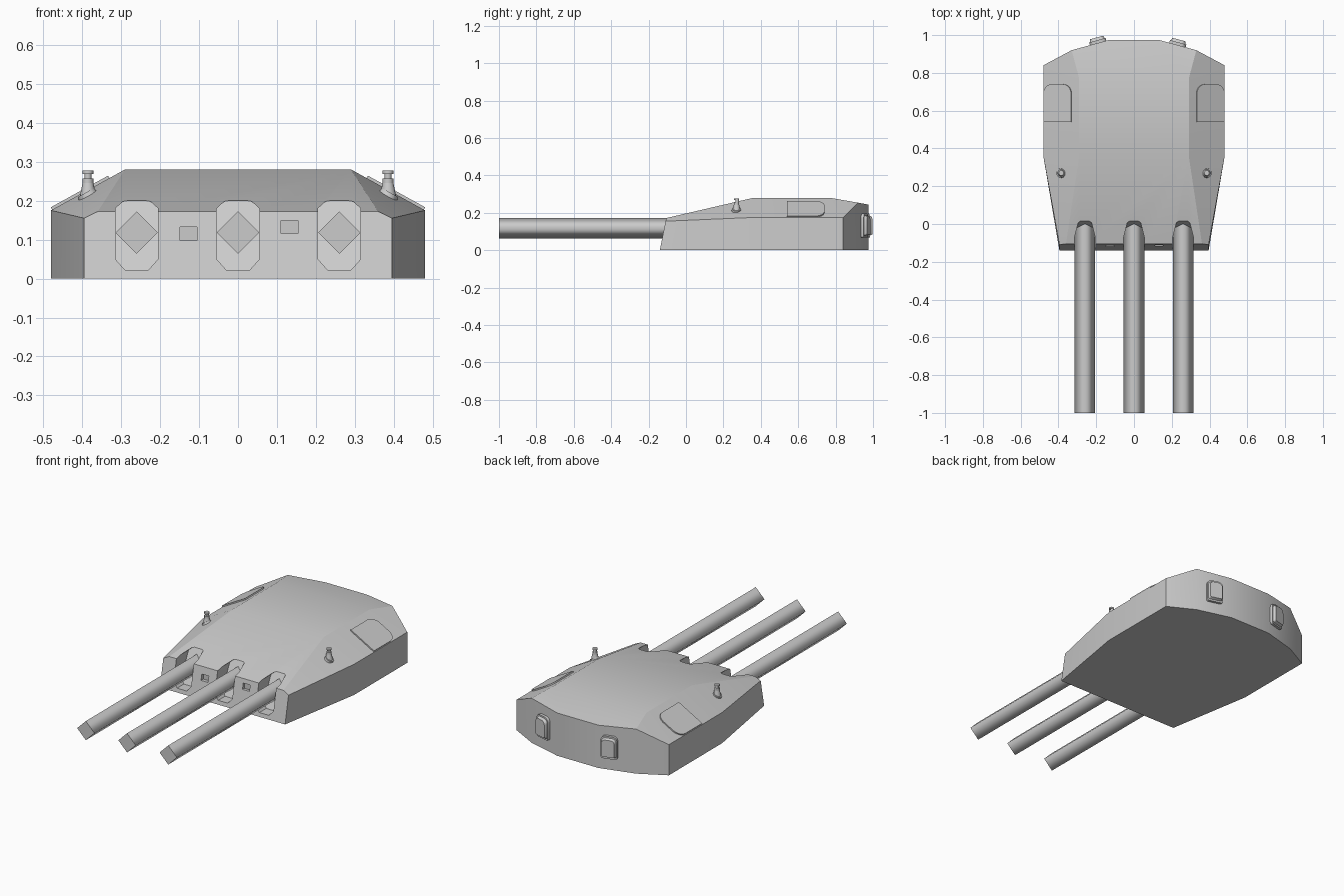
import bpy, bmesh
from math import sin, cos, pi, radians, atan2
from mathutils import Matrix, Vector

if "Cube" in bpy.data.objects:
    bpy.data.objects.remove(bpy.data.objects["Cube"])


def finish(name, bm, smooth=None, matrix=None):
    if matrix is not None:
        bm.transform(matrix)
    bmesh.ops.recalc_face_normals(bm, faces=bm.faces[:])
    me = bpy.data.meshes.new(name)
    bm.to_mesh(me)
    bm.free()
    if smooth:
        me.shade_smooth()
        me.set_sharp_from_angle(angle=radians(smooth))
    ob = bpy.data.objects.new(name, me)
    bpy.context.collection.objects.link(ob)
    return ob


def prism(bm, pts, vec):
    """Extrude a closed outline along a vector."""
    f = bm.faces.new([bm.verts.new(p) for p in pts])
    r = bmesh.ops.extrude_face_region(bm, geom=[f], use_keep_orig=True)
    vs = [v for v in r['geom'] if isinstance(v, bmesh.types.BMVert)]
    bmesh.ops.translate(bm, verts=vs, vec=vec)
    return vs


def arc(cx, cy, r, a0, a1, n=6):
    return [(cx + r * cos(radians(a0 + (a1 - a0) * i / n)),
             cy + r * sin(radians(a0 + (a1 - a0) * i / n))) for i in range(n + 1)]


def lathe_part(bm, r1, r2, z1, z2, n=12, loc=(0, 0), tilt=0):
    m = Matrix.Translation((loc[0], loc[1], (z1 + z2) / 2)) @ Matrix.Rotation(tilt, 4, 'Y')
    bmesh.ops.create_cone(bm, cap_ends=True, segments=n, radius1=r1, radius2=r2,
                          depth=z2 - z1, matrix=m)


# Turret house: right half points, mirrored to the left
half = [(.395, -.14, 0), (.48, .36, 0), (.48, .84, 0), (.33, .92, 0), (.13, .975, 0),
        (.395, -.109, .155), (.48, .36, .175), (.48, .84, .175), (.33, .92, .254), (.13, .975, .244),
        (.36, -.105, .172), (.29, .36, .28), (.29, .77, .28)]
bm = bmesh.new()
R = [bm.verts.new(p) for p in half]
L = [bm.verts.new((-x, y, z)) for x, y, z in half]
side_faces = [(0, 1, 6, 5), (1, 2, 7, 6), (2, 3, 8, 7), (3, 4, 9, 8),
              (10, 5, 6, 11), (11, 6, 7, 12), (12, 7, 8)]
centre_chains = [(0, 1, 2, 3, 4), (0, 5, 10), (10, 11), (11, 12), (12, 8, 9), (4, 9)]
for f in side_faces:
    bm.faces.new([R[i] for i in f])
    bm.faces.new([L[i] for i in reversed(f)])
for c in centre_chains:
    bm.faces.new([R[i] for i in c] + [L[i] for i in reversed(c)])
body = finish('turret_house', bm)

# Cutter: gun ports and sighting slots
bm = bmesh.new()
for gx in (-.26, 0, .26):
    port = [(-.055, .05), (-.03, .022), (.03, .022), (.055, .05),
            (.055, .18), (.035, .198), (.0, .204), (-.035, .198), (-.055, .18)]
    back = prism(bm, [(gx + x, -.3, z) for x, z in port], (0, .24, 0))
    for v in back:
        v.co.y = -.075 + .5 * (v.co.z - .02)
for sx, sz in ((-.127, .115), (.132, .132)):
    prism(bm, [(sx + x, -.3, sz + z) for x, z in
               ((-.022, -.017), (.022, -.017), (.022, .017), (-.022, .017))], (0, .2, 0))
cutter = finish('port_cutter', bm)
cutter.hide_render = True
mod = body.modifiers.new('ports', 'BOOLEAN')
mod.operation = 'DIFFERENCE'
mod.solver = 'EXACT'
mod.object = cutter
bpy.context.view_layer.update()
cut = bpy.data.meshes.new_from_object(body.evaluated_get(bpy.context.evaluated_depsgraph_get()))
body.modifiers.clear()
body.data = cut
cut.shade_smooth()
cut.set_sharp_from_angle(angle=radians(16))
bpy.data.objects.remove(cutter)

# Three four-sided gun barrels
for name, gx in (('left', -.26), ('middle', 0), ('right', .26)):
    bm = bmesh.new()
    r = .0545
    prism(bm, [(gx + r, -1, .118), (gx, -1, .118 + r), (gx - r, -1, .118), (gx, -1, .118 - r)],
          (0, 1.04, 0))
    for f in bm.faces:
        f.smooth = len({round(v.co.y, 3) for v in f.verts}) > 1
    for e in bm.edges:
        e.smooth = abs(e.verts[0].co.y - e.verts[1].co.y) > .1
    finish('gun_barrel_' + name, bm)

slope = atan2(.105, .19)
for s, name in ((1, 'right'), (-1, 'left')):
    # Hatch plate lying on the sloping roof side
    bm = bmesh.new()
    outline = [(0, .54), (.168, .54)] + arc(.118, .69, .05, 0, 90) + arc(.05, .69, .05, 90, 180)
    u, n = Vector((cos(slope) * s, 0, -sin(slope))), Vector((sin(slope) * s, 0, cos(slope)))
    start = Vector((.33 * s, 0, .258)) - n * .008
    prism(bm, [start + u * a + Vector((0, y, 0)) for a, y in outline], n * .015)
    finish('roof_hatch_' + name, bm)

    # Periscope with tilted foot, tapered post and split head
    bm = bmesh.new()
    at = (.385 * s, .27)
    lathe_part(bm, .028, .024, .2, .222, loc=at, tilt=slope * s)
    lathe_part(bm, .021, .013, .21, .25, loc=at)
    lathe_part(bm, .014, .014, .245, .257, loc=at)
    lathe_part(bm, .014, .014, .268, .277, loc=at)
    lathe_part(bm, .009, .009, .252, .272, loc=(at[0], at[1] + .004))
    finish('periscope_' + name, bm, 35)

# Arched vent boxes on the angled rear walls
for name, x, y, s in (('left', -.19, .9585, -1), ('right', .23, .9475, 1)):
    bm = bmesh.new()
    rot = Matrix.Translation((x, y, 0)) @ Matrix.Rotation(-s * atan2(.055, .2), 4, 'Z')

    def rounded(w, z0, z1, r):
        return ([p for p in arc(w - .01, z0 + .01, .01, -90, 0, 3)] + arc(w - r, z1 - r, r, 0, 90)
                + arc(r - w, z1 - r, r, 90, 180) + arc(.01 - w, z0 + .01, .01, 180, 270, 3))
    prism(bm, [(a, -.02, b) for a, b in rounded(.045, .067, .195, .025)], (0, .035, 0))
    face = prism(bm, [(a, .01, b) for a, b in rounded(.043, .075, .188, .025)], (0, .02, 0))
    for v in face:
        v.co.x *= .82
        v.co.z = .13 + (v.co.z - .13) * .85
    finish('rear_vent_' + name, bm, 50, rot)
